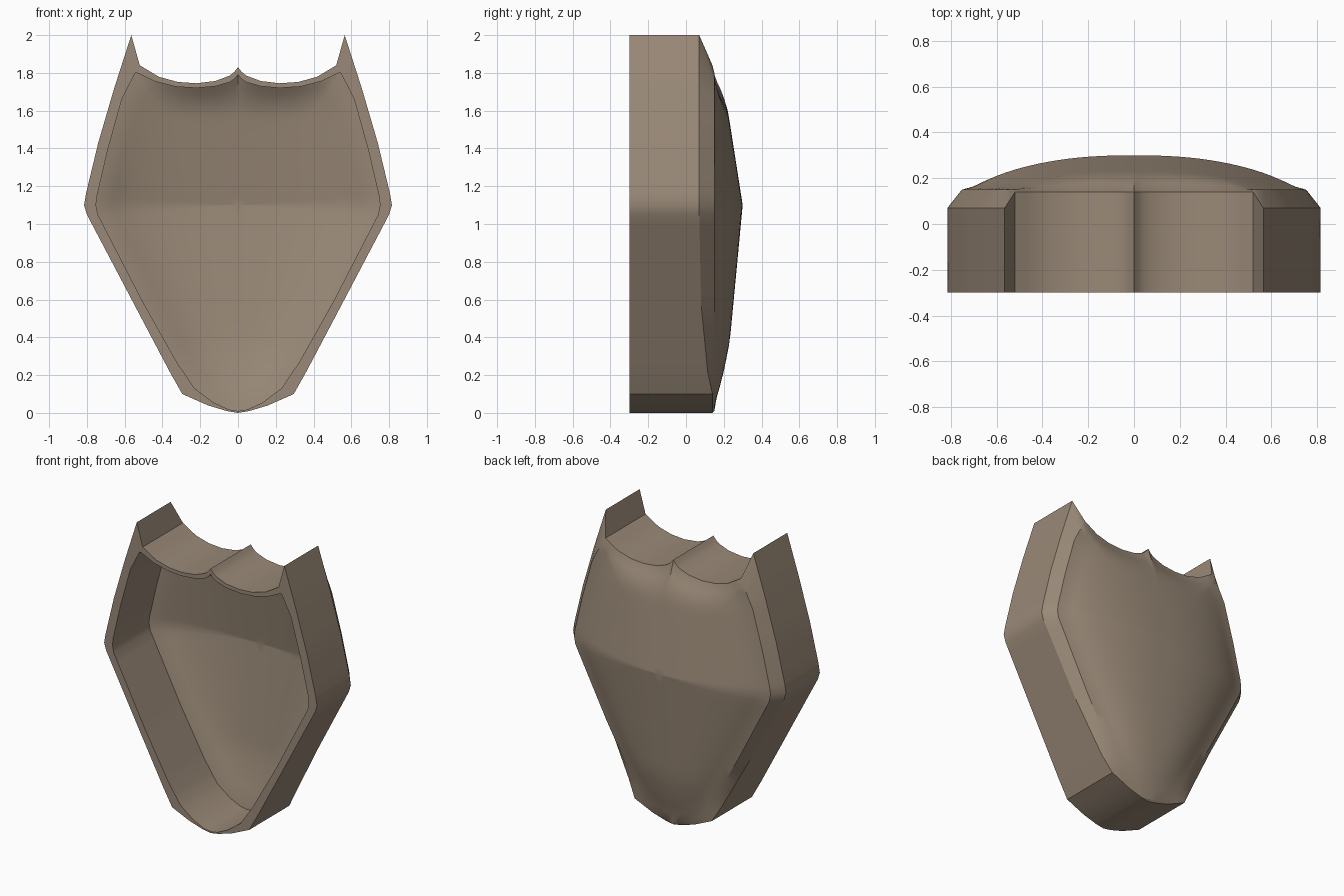
import bpy, bmesh, math

if "Cube" in bpy.data.objects:
    bpy.data.objects.remove(bpy.data.objects["Cube"])

# Right half outline pairs: outer x,z | inner x,z | y where outer wall ends | subdivisions to next
PAIRS = [
    (0.0, 1.83, 0.0, 1.792, 0.14, 1), (0.02, 1.805, 0.015, 1.77, 0.14, 1),
    (0.045, 1.785, 0.045, 1.75, 0.14, 2),
    (0.12, 1.757, 0.12, 1.729, 0.14, 2), (0.22, 1.745, 0.22, 1.72, 0.14, 2),
    (0.32, 1.752, 0.33, 1.727, 0.14, 2), (0.42, 1.78, 0.44, 1.755, 0.14, 2),
    (0.52, 1.84, 0.535, 1.80, 0.14, 1),
    (0.565, 2.0, 0.545, 1.798, 0.07, 3), (0.655, 1.72, 0.615, 1.66, 0.07, 3),
    (0.74, 1.43, 0.69, 1.39, 0.07, 3), (0.805, 1.16, 0.746, 1.15, 0.07, 1),
    (0.815, 1.10, 0.752, 1.10, 0.07, 1), (0.80, 1.05, 0.742, 1.05, 0.07, 8),
    (0.55, 0.575, 0.505, 0.59, 0.08, 6), (0.36, 0.215, 0.325, 0.27, 0.115, 2),
    (0.295, 0.10, 0.23, 0.13, 0.14, 2), (0.16, 0.04, 0.13, 0.055, 0.14, 2),
    (0.06, 0.01, 0.05, 0.018, 0.14, 1), (0.0, 0.0, 0.0, 0.01, 0.14, 1)]
RIDGE = [(0, 0.15), (0.18, 0.195), (0.38, 0.232), (1.1, 0.30),
         (1.6, 0.222), (1.7, 0.195), (1.82, 0.15)]
EDGE_Y, WALL, FRONT, RINGS = 0.15, 0.05, -0.30, 16


def lerp_table(table, v):
    for (a, ya), (b, yb) in zip(table, table[1:]):
        if v <= b:
            return ya + (yb - ya) * max(0, (v - a) / (b - a))
    return table[-1][1]


half = []
for p, q in zip(PAIRS, PAIRS[1:]):
    for k in range(p[5]):
        half.append([a + (b - a) * k / p[5] for a, b in zip(p[:5], q[:5])])
half.append(list(PAIRS[-1][:5]))
loop = half + [[-p[0], p[1], -p[2], p[3], p[4]] for p in reversed(half[1:-1])]
WIDTH = sorted((p[3], p[2]) for p in PAIRS[8:])


def dome(x, z, t):
    """Depth of the back surface: ridge profile, rounded across, softened at the edge."""
    lateral = max(0, 1 - (abs(x) / max(lerp_table(WIDTH, z), 0.05)) ** 2.4)
    return EDGE_Y + (lerp_table(RIDGE, z) - EDGE_Y) * lateral * (1 - t ** 14)


bm = bmesh.new()
n = len(loop)


def ring(points):
    return [bm.verts.new(p) for p in points]


def bridge(a, b):
    for i in range(n):
        j = (i + 1) % n
        bm.faces.new((a[i], a[j], b[j], b[i]))


def dome_cap(first, offset):
    """Concentric rings closing in on the middle of the domed back."""
    prev = first
    for r in range(1, RINGS):
        t = 1 - r / RINGS
        pts = []
        for p in loop:
            x, z = p[2] * t, 1.1 + (p[3] - 1.1) * t
            pts.append((x, dome(x, z, t) - offset, z))
        cur = ring(pts)
        bridge(prev, cur)
        prev = cur
    mid = bm.verts.new((0, 0.30 - offset, 1.1))
    for i in range(n):
        bm.faces.new((prev[i], prev[(i + 1) % n], mid))


# Outer wall, chamfer, domed back
front_outer = ring([(p[0], FRONT, p[1]) for p in loop])
back_outer = ring([(p[0], p[4], p[1]) for p in loop])
back_inner = ring([(p[2], EDGE_Y, p[3]) for p in loop])
bridge(front_outer, back_outer)
bridge(back_outer, back_inner)
dome_cap(back_inner, 0)
# Front rim, cavity wall, cavity floor
front_inner = ring([(p[2], FRONT, p[3]) for p in loop])
floor_edge = ring([(p[2], EDGE_Y - WALL, p[3]) for p in loop])
bridge(front_outer, front_inner)
bridge(front_inner, floor_edge)
dome_cap(floor_edge, WALL)
bmesh.ops.recalc_face_normals(bm, faces=bm.faces)

mesh = bpy.data.meshes.new("shield_shell")
bm.to_mesh(mesh)
bm.free()
shell = bpy.data.objects.new("shield_shell", mesh)
bpy.context.collection.objects.link(shell)
mat = bpy.data.materials.new("warm taupe")
mat.diffuse_color = (0.32, 0.25, 0.185, 1)
mat.use_nodes = True
mat.node_tree.nodes["Principled BSDF"].inputs["Base Color"].default_value = mat.diffuse_color
mesh.materials.append(mat)
bpy.context.view_layer.objects.active = shell
shell.select_set(True)
bpy.ops.object.shade_smooth_by_angle(angle=math.radians(30))
